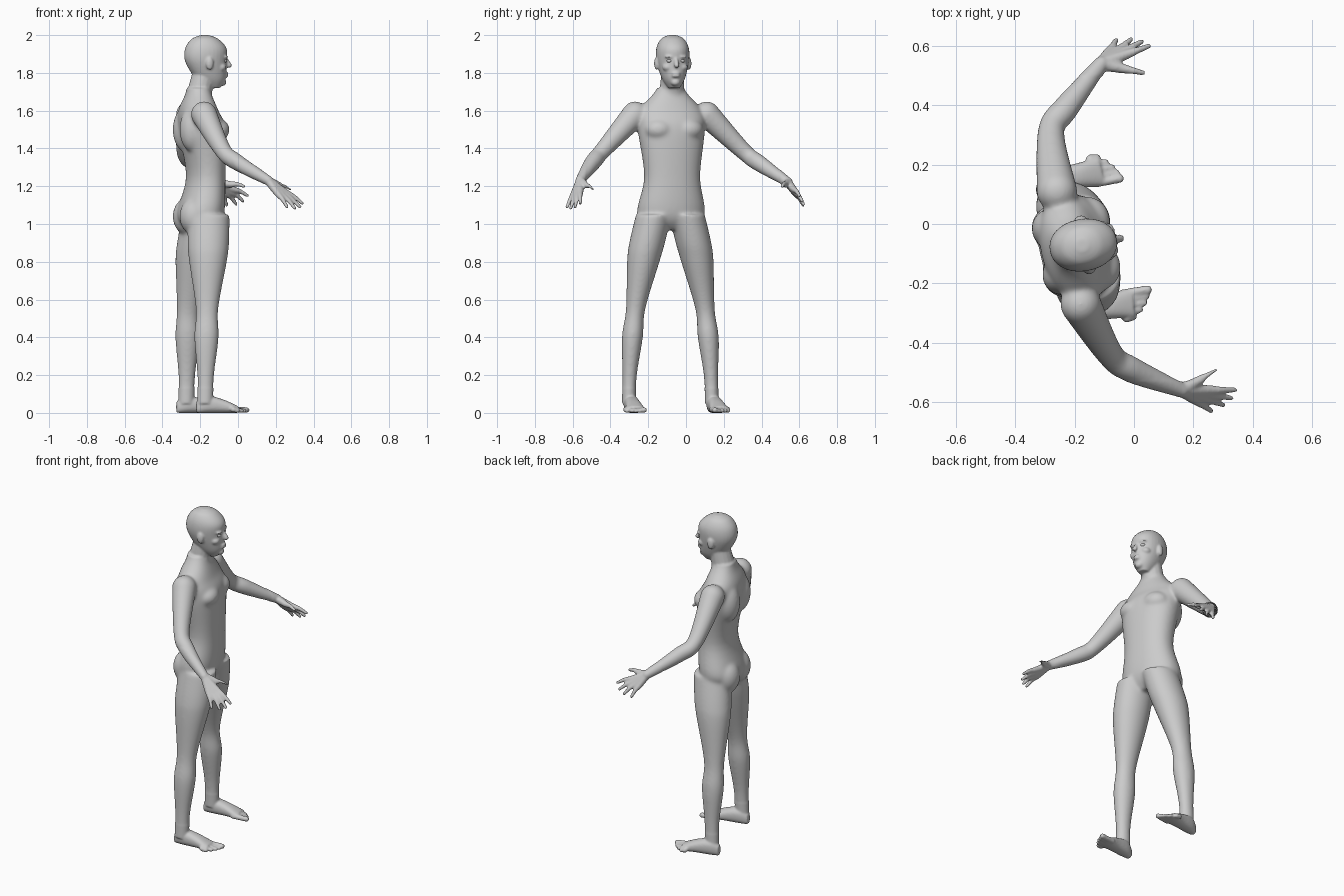
import bpy, bmesh, math
from mathutils import Matrix, Vector

if "Cube" in bpy.data.objects:
    bpy.data.objects.remove(bpy.data.objects["Cube"])

X, Y, Z = Matrix.Identity(3)
WORLD = Matrix.Identity(4)
GREY = (0.6, 0.6, 0.6, 1)
skin = bpy.data.materials.new("plain_grey")
skin.use_nodes = True
skin.diffuse_color = GREY
skin.node_tree.nodes["Principled BSDF"].inputs["Base Color"].default_value = GREY


def frame(x, y, yaw):
    """Local space standing on the ground, turned to face its own direction."""
    return Matrix.Translation((x, y, 0)) @ Matrix.Rotation(math.radians(yaw), 4, "Z")


def resample(rows, steps=6):
    """Smooth curve through all rows, whatever their length."""
    rows = [Vector(row) for row in rows]
    padded = [rows[0], *rows, rows[-1]]
    curve = []
    for before, start, end, after in zip(padded, padded[1:], padded[2:], padded[3:]):
        leave, arrive = (end - before) / 2, (after - start) / 2
        for step in range(steps):
            t = step / steps
            ease = t * t * (3 - 2 * t)
            curve.append(start.lerp(end, ease) + leave * t * (1 - t) ** 2
                         - arrive * t * t * (1 - t))
    return curve + [rows[-1]]


def loft(rows, axis=None, side=X, space=WORLD, power=2.0, sides=32):
    """Closed loft; each row is a centre, half size along side, half size across."""
    rows = resample(rows)
    centres = [Vector(row[:3]) for row in rows]
    rings = []
    for i, row in enumerate(rows):
        following = centres[min(i + 1, len(rows) - 1)]
        tangent = axis or (following - centres[max(i - 1, 0)]).normalized()
        u = (side - tangent * side.dot(tangent)).normalized()
        v = tangent.cross(u)
        ring = []
        for k in range(sides):
            angle = math.tau * k / sides
            c, s = (math.copysign(abs(w) ** (2 / power), w)
                    for w in (math.cos(angle), math.sin(angle)))
            ring.append(bm.verts.new(space @ (centres[i] + u * c * row[3] + v * s * row[4])))
        rings.append(ring)
    for lower, upper in zip(rings, rings[1:]):
        for k in range(sides):
            bm.faces.new((lower[k - 1], lower[k], upper[k], upper[k - 1]))
    bm.faces.new(rings[0][::-1])
    bm.faces.new(rings[-1])


def column(sections, space, power):
    """Upright loft; each section is height, forward shift, half depth, half width."""
    loft([(forward, 0, height, depth, width) for height, forward, depth, width in sections],
         axis=Z, space=space, power=power)


def ball(centre, radii, space=WORLD):
    shape = Matrix.Translation(centre) @ Matrix.Diagonal((*radii, 1))
    bmesh.ops.create_uvsphere(bm, u_segments=20, v_segments=12, radius=1, matrix=space @ shape)


def limb(points, radii, space=WORLD):
    """Round tube through the points, with ball ends."""
    loft([(*point, radius, radius) for point, radius in zip(points, radii)],
         side=X + Y, space=space, sides=16)
    for end in (0, -1):
        ball(points[end], [radii[end]] * 3, space)


def finish(name):
    bmesh.ops.recalc_face_normals(bm, faces=bm.faces)
    mesh = bpy.data.meshes.new(name)
    bm.to_mesh(mesh)
    bm.free()
    mesh.materials.append(skin)
    mesh.shade_smooth()
    part = bpy.data.objects.new(name, mesh)
    bpy.context.collection.objects.link(part)
    return part


# Torso, turned slightly to its left
bm = bmesh.new()
torso = frame(-0.2, -0.08, 13)
column([(0.97, 0, 0.07, 0.08), (1.05, 0, 0.12, 0.18), (1.25, 0.03, 0.1, 0.15),
        (1.5, 0.01, 0.12, 0.18), (1.6, -0.01, 0.1, 0.17), (1.68, -0.01, 0.07, 0.1),
        (1.72, -0.01, 0.06, 0.07)], torso, power=2.2)
for side in (-1, 1):
    chest, blade, buttock = (Vector((forward, side * 0.08, height)) for forward, height in
                             ((0.07, 1.5), (-0.06, 1.5), (-0.05, 1.04)))
    ball(chest, (0.07, 0.08, 0.06), torso)
    ball(blade, (0.07, 0.07, 0.12), torso)
    ball(buttock, (0.08, 0.08, 0.1), torso)

# Neck and head
limb([(-0.22, -0.08, 1.62), (-0.18, -0.07, 1.8)], (0.07, 0.06))
head = frame(-0.165, -0.07, 10)
column([(1.72, 0.04, 0.03, 0.03), (1.77, 0.02, 0.08, 0.06), (1.86, -0.005, 0.11, 0.085),
        (1.93, -0.005, 0.11, 0.085), (1.98, -0.01, 0.07, 0.06), (2, -0.01, 0.02, 0.02)],
       head, power=2.1)
bridge, nose_tip = (0.1, 0, 1.88), (0.12, 0, 1.84)
limb([bridge, nose_tip], (0.008, 0.014), head)
for lip_height in (1.783, 1.797):
    ball((0.1, 0, lip_height), (0.017, 0.024, 0.007), head)
ball((0.08, 0, 1.75), (0.025, 0.026, 0.02), head)
for side in (-1, 1):
    brow, cheek, ear = (Vector((forward, side * out, height)) for forward, out, height in
                        ((0.09, 0.03, 1.885), (0.07, 0.04, 1.83), (0, 0.088, 1.85)))
    ball(brow, (0.018, 0.03, 0.008), head)
    ball(cheek, (0.028, 0.028, 0.022), head)
    ball(ear, (0.02, 0.012, 0.034), head)

# Arms and hands
right_arm = dict(shoulder=(-0.18, -0.27, 1.58), elbow=(-0.08, -0.44, 1.39),
                 forearm=(-0.01, -0.49, 1.33), wrist=(0.16, -0.56, 1.23),
                 thumb=(0.28, -0.49, 1.18), index=(0.34, -0.56, 1.11), little=(0.26, -0.63, 1.09))
left_arm = dict(shoulder=(-0.26, 0.11, 1.58), elbow=(-0.28, 0.31, 1.38),
                forearm=(-0.23, 0.39, 1.32), wrist=(-0.11, 0.54, 1.22),
                thumb=(0.03, 0.51, 1.2), index=(0.05, 0.6, 1.15), little=(-0.06, 0.62, 1.1))
for arm in (right_arm, left_arm):
    arm = {joint: Vector(place) for joint, place in arm.items()}
    wrist, index, little = arm["wrist"], arm["index"], arm["little"]
    limb([arm["shoulder"], arm["elbow"], arm["forearm"], wrist], (0.07, 0.046, 0.045, 0.026))
    reach = (index.lerp(little, 0.5) - wrist).normalized() * 0.02
    middle, ring = (index.lerp(little, part / 3) + reach for part in (1, 2))
    for tip in (arm["thumb"], index, middle, ring, little):
        knuckle, joint = wrist.lerp(tip, 0.5), wrist.lerp(tip, 0.75) + Z * 0.006
        limb([wrist, knuckle, joint, tip], (0.023, 0.017, 0.012, 0.009))

# Legs spread toward the ground; the left one stands further back
thickness = [(1.05, 0.11), (0.9, 0.11), (0.8, 0.1), (0.55, 0.06), (0.4, 0.065),
             (0.2, 0.045), (0.05, 0.042)]
for side in (-1, 1):
    sections = []
    for height, depth in thickness:
        setback = min(0.1, 0.2 - 0.16 * height) if side == 1 else 0
        out = 0.22 - 0.12 * height ** 2
        sections.append((0.02 * height - 0.175 - setback, side * out - 0.083, height,
                         depth, depth * 0.86))
    loft(sections, axis=Z)
    # Foot with a flat sole, then toes from big to little
    foot = frame(-0.22, -0.3, 9) if side == -1 else frame(-0.325, 0.136, 11)
    loft([(forward, 0, height, width, height) for forward, width, height in
          ((0, 0.02, 0.03), (0.05, 0.038, 0.046), (0.14, 0.042, 0.036), (0.22, 0.05, 0.018))],
         axis=X, side=Y, space=foot, power=2.4)
    for toe in range(5):
        size = 0.011 if toe else 0.015
        across = side * (toe - 1.7) * 0.021
        limb([(0.19, across, 0.018), (0.275 - 0.003 * toe * (toe + 1), across, size)],
             (0.015, size), foot)

# Fuse everything into one continuous skin
body = finish("body")
fuse = body.modifiers.new("fuse", "REMESH")
fuse.mode = "VOXEL"
fuse.voxel_size = 0.006
bpy.context.view_layer.update()
graph = bpy.context.evaluated_depsgraph_get()
body.data = bpy.data.meshes.new_from_object(body.evaluated_get(graph))
body.modifiers.clear()
body.data.materials.clear()
body.data.materials.append(skin)
body.data.shade_smooth()

# Blend the muscles strongly, keeping hands, feet and face crisp
soft = body.vertex_groups.new(name="soft")
soft.add([vertex.index for vertex in body.data.vertices
          if 0.13 < vertex.co.z < 1.71 and -0.53 < vertex.co.y < 0.5], 1, "REPLACE")
blend = body.modifiers.new("blend", "SMOOTH")
blend.iterations = 40
blend.vertex_group = soft.name
polish = body.modifiers.new("polish", "SMOOTH")
polish.iterations = 4

# Eyes
for name, side in (("right_eye", -1), ("left_eye", 1)):
    bm = bmesh.new()
    ball((0.088, side * 0.033, 1.864), (0.014, 0.015, 0.011), head)
    finish(name)
